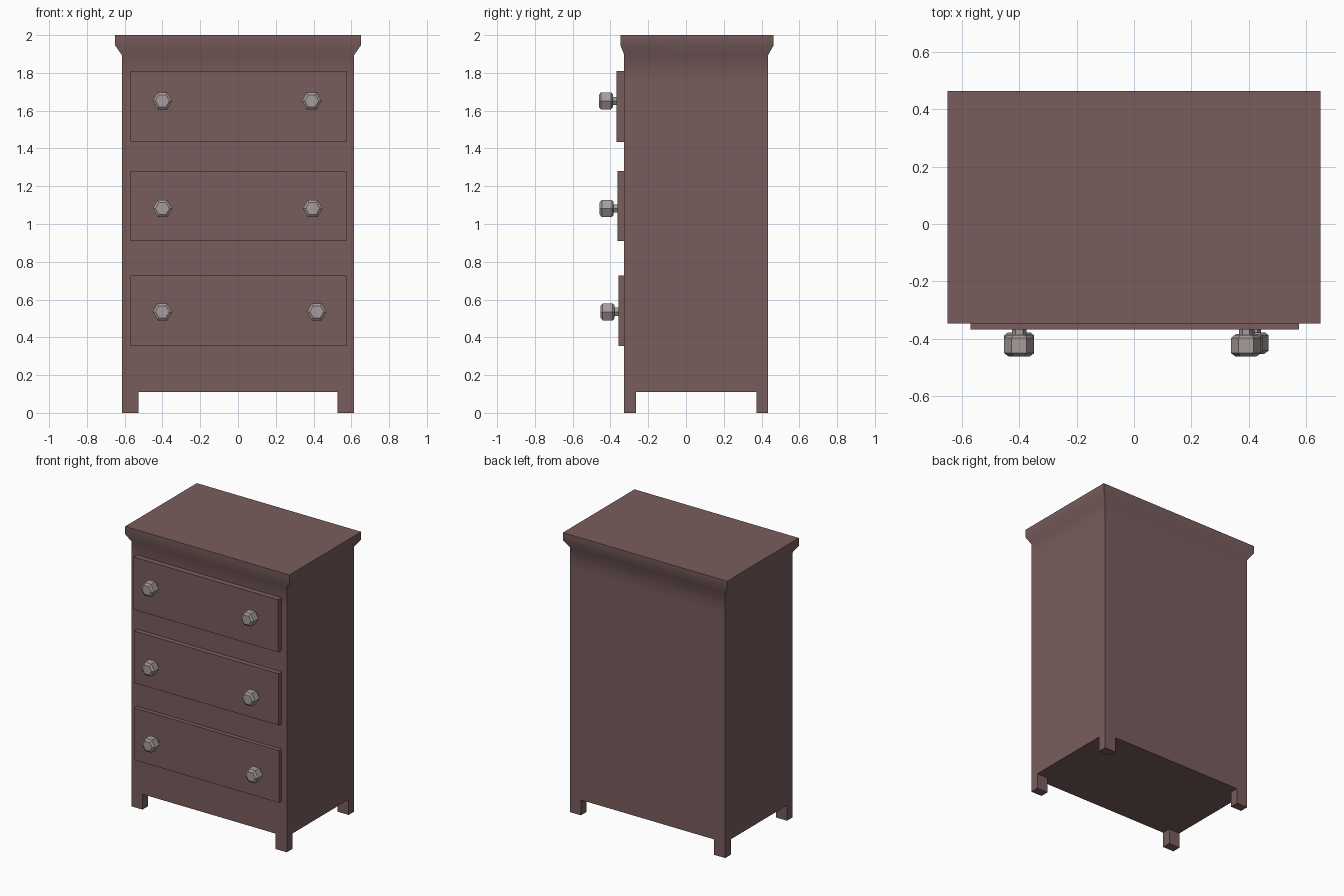
import bpy, bmesh, math
from mathutils import Matrix, Vector

cube = bpy.data.objects.get("Cube")
if cube:
    bpy.data.objects.remove(cube, do_unlink=True)


def material(name, rgb):
    m = bpy.data.materials.new(name)
    m.use_nodes = True
    m.diffuse_color = (*rgb, 1)
    bsdf = m.node_tree.nodes["Principled BSDF"]
    bsdf.inputs["Base Color"].default_value = (*rgb, 1)
    bsdf.inputs["Roughness"].default_value = 0.7
    return m


wood = material("brown wood", (0.19, 0.108, 0.108))
metal = material("grey metal", (0.38, 0.33, 0.325))


def finish(name, bm, mat):
    bmesh.ops.recalc_face_normals(bm, faces=bm.faces)
    me = bpy.data.meshes.new(name)
    bm.to_mesh(me)
    bm.free()
    me.materials.append(mat)
    ob = bpy.data.objects.new(name, me)
    bpy.context.collection.objects.link(ob)
    return ob


def loft(bm, rings):
    """Skin a list of closed point rings and cap both ends."""
    loops = [[bm.verts.new(p) for p in ring] for ring in rings]
    for a, b in zip(loops, loops[1:]):
        for i in range(len(a)):
            j = (i + 1) % len(a)
            bm.faces.new((a[i], a[j], b[j], b[i]))
    bm.faces.new(loops[0])
    bm.faces.new(loops[-1])


def rect(x, y0, y1, z):
    return [(-x, y0, z), (x, y0, z), (x, y1, z), (-x, y1, z)]


def box(name, lo, hi, mat):
    bm = bmesh.new()
    size = Vector(hi) - Vector(lo)
    mid = (Vector(hi) + Vector(lo)) / 2
    bmesh.ops.create_cube(bm, size=1, matrix=Matrix.Translation(mid) @ Matrix.Diagonal((*size, 1)))
    return finish(name, bm, mat)


def smooth(ob, degrees):
    bpy.ops.object.select_all(action='DESELECT')
    ob.select_set(True)
    bpy.context.view_layer.objects.active = ob
    bpy.ops.object.shade_smooth_by_angle(angle=math.radians(degrees))


# Cabinet with flared top moulding
bm = bmesh.new()
loft(bm, [rect(0.615, -0.327, 0.435, 0),
          rect(0.615, -0.327, 0.435, 1.75),
          rect(0.615, -0.327, 0.435, 1.895),
          rect(0.65, -0.347, 0.463, 1.945),
          rect(0.65, -0.347, 0.463, 2.0)])
cabinet = finish("cabinet", bm, wood)

# Two crossing slots under the cabinet leave four corner feet
slots = [box("slot_across", (-0.527, -1, -1), (0.527, 1, 0.11), wood),
         box("slot_along", (-1, -0.264, -1), (1, 0.372, 0.11), wood)]
for slot in slots:
    slot.hide_render = True
    mod = cabinet.modifiers.new("feet", 'BOOLEAN')
    mod.operation = 'DIFFERENCE'
    mod.solver = 'EXACT'
    mod.object = slot
    bpy.context.view_layer.objects.active = cabinet
    bpy.ops.object.modifier_apply(modifier=mod.name)
    bpy.data.objects.remove(slot, do_unlink=True)
smooth(cabinet, 45)


# Faceted knob: stem, then a hexagonal head with chamfered rims
def knob(name, x, y, z):
    bm = bmesh.new()
    profile = [(0.025, 0.1), (0.025, 0.074), (0.04, 0.074), (0.052, 0.064),
               (0.052, 0.011), (0.037, 0)]
    loft(bm, [[(x + r * math.cos(k * math.pi / 3), y + d, z + r * math.sin(k * math.pi / 3))
               for k in range(6)] for r, d in profile])
    finish(name, bm, metal)


# Drawers: name, bottom, top, front, right-hand knob x, knob height
for level, z0, z1, front, knob_x, knob_z in (
        ("top", 1.435, 1.81, -0.367, 0.39, 1.652),
        ("middle", 0.91, 1.28, -0.363, 0.395, 1.082),
        ("bottom", 0.355, 0.728, -0.358, 0.417, 0.535)):
    box(level + "_drawer", (-0.57, front, z0), (0.575, -0.32, z1), wood)
    knob(level + "_knob_right", -0.4, front - 0.094, knob_z)
    knob(level + "_knob_left", knob_x, front - 0.094, knob_z)
